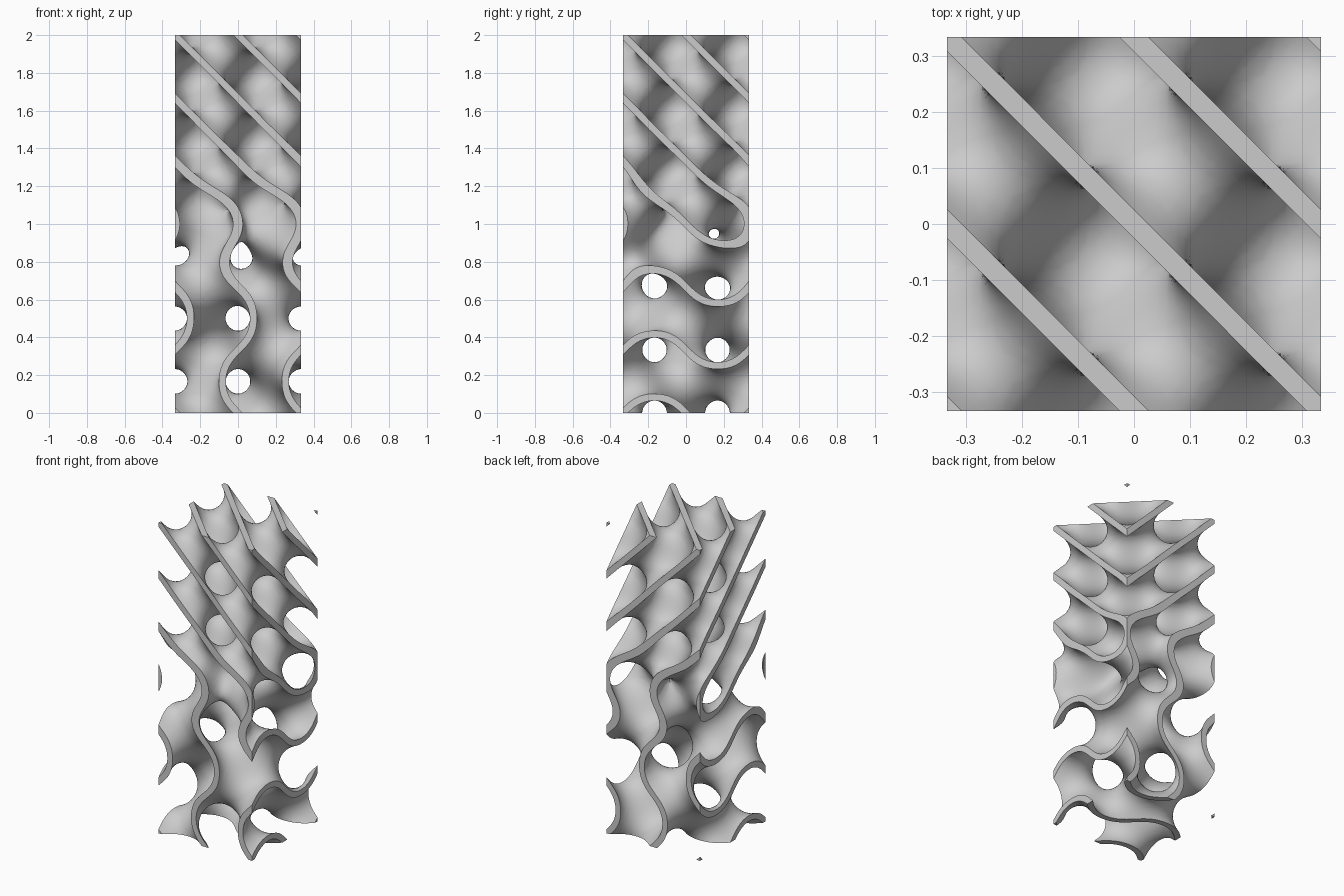
import bpy
import bmesh
import math
from itertools import product
from mathutils import Vector

if "Cube" in bpy.data.objects:
    bpy.data.objects.remove(bpy.data.objects["Cube"])

CELL = 2 / 3                 # period of the lattice, also the column width
WAVE = 2 * math.pi / CELL
WALL = 0.24                  # half thickness of the wall, in field units
BLEND = 7.5                  # steepness of the change between the two lattices
STEPS = 44                   # samples per period


def axis_samples(low, high, count):
    """Even samples with both end planes doubled, so the rims stay sharp."""
    line = [low + (high - low) * i / count for i in range(count + 1)]
    return [low] + line + [high]


def trig(values, shift=0.0):
    return [(math.sin(WAVE * (v + shift)), math.cos(WAVE * (v + shift))) for v in values]


xs = axis_samples(-CELL / 2, CELL / 2, STEPS)
ys = axis_samples(-CELL / 2, CELL / 2, STEPS)
zs = axis_samples(0, 2, 3 * STEPS)
axes = (xs, ys, zs)
size = [len(a) for a in axes]
stride = (size[1] * size[2], size[2], 1)

# Field: gyroid at the foot blending into a diamond lattice at the top
field = []
tx, ty, tz = trig(xs), trig(ys, CELL / 2), trig(zs)
weights = [1 / (1 + math.exp(-BLEND * (z - 1))) for z in zs]
for sx, cx in tx:
    for sy, cy in ty:
        in_phase, cross = sx * sy, cx * cy
        mixed = sx * cy + cx * sy
        for (sz, cz), w in zip(tz, weights):
            gyroid = sx * cy + sy * cz + sz * cx
            diamond = (in_phase + cross) * sz + mixed * cz
            field.append((1 - w) * gyroid - w * diamond)

# The doubled outer layer counts as empty space and closes the walls
inner = [0 < i < size[0] - 1 and 0 < j < size[1] - 1 and 0 < k < size[2] - 1
         for i in range(size[0]) for j in range(size[1]) for k in range(size[2])]
solid = [ok and abs(f) < WALL for ok, f in zip(inner, field)]

corners = list(product((0, 1), repeat=3))
corner_steps = [sum(c * s for c, s in zip(corner, stride)) for corner in corners]
cell_edges = [(a, b) for a in range(8) for b in range(a + 1, 8)
              if sum(abs(p - q) for p, q in zip(corners[a], corners[b])) == 1]


def cell_point(i, j, k, base):
    """Mean of the places where the wall surface crosses the cell's edges."""
    real, rim = [], []
    for a, b in cell_edges:
        p, q = base + corner_steps[a], base + corner_steps[b]
        if solid[p] == solid[q]:
            continue
        if solid[q]:
            a, b, p, q = b, a, q, p
        start = Vector((xs[i + corners[a][0]], ys[j + corners[a][1]], zs[k + corners[a][2]]))
        if not inner[q]:
            rim.append(start)
            continue
        end = Vector((xs[i + corners[b][0]], ys[j + corners[b][1]], zs[k + corners[b][2]]))
        level = math.copysign(WALL, field[q])
        real.append(start.lerp(end, (level - field[p]) / (field[q] - field[p])))
    points = real or rim
    return sum(points, Vector()) / len(points)


# One vertex in every cell that the surface passes through
bm = bmesh.new()
cells = {}
for i in range(size[0] - 1):
    for j in range(size[1] - 1):
        for k in range(size[2] - 1):
            base = i * stride[0] + j * stride[1] + k
            if 0 < sum([solid[base + s] for s in corner_steps]) < 8:
                cells[base] = bm.verts.new(cell_point(i, j, k, base))

# One quad around every sample edge that leaves or enters the wall
total = len(solid)
for a in range(3):
    along, b, c = stride[a], stride[(a + 1) % 3], stride[(a + 2) % 3]
    for p in range(total - along):
        if solid[p] != solid[p + along]:
            ring = [cells[p], cells[p - b], cells[p - b - c], cells[p - c]]
            bm.faces.new(ring if solid[p] else ring[::-1])

mesh = bpy.data.meshes.new("lattice_column")
bm.to_mesh(mesh)
bm.free()

# Plain grey finish
grey = bpy.data.materials.new("light_grey")
grey.use_nodes = True
colour = (0.6, 0.6, 0.6, 1)
grey.diffuse_color = colour
for node in grey.node_tree.nodes:
    if node.type == 'BSDF_PRINCIPLED':
        node.inputs["Base Color"].default_value = colour
mesh.materials.append(grey)

column = bpy.data.objects.new("lattice_column", mesh)
bpy.context.collection.objects.link(column)
bpy.ops.object.select_all(action='DESELECT')
column.select_set(True)
bpy.context.view_layer.objects.active = column
bpy.ops.object.shade_smooth_by_angle(angle=math.radians(35))
